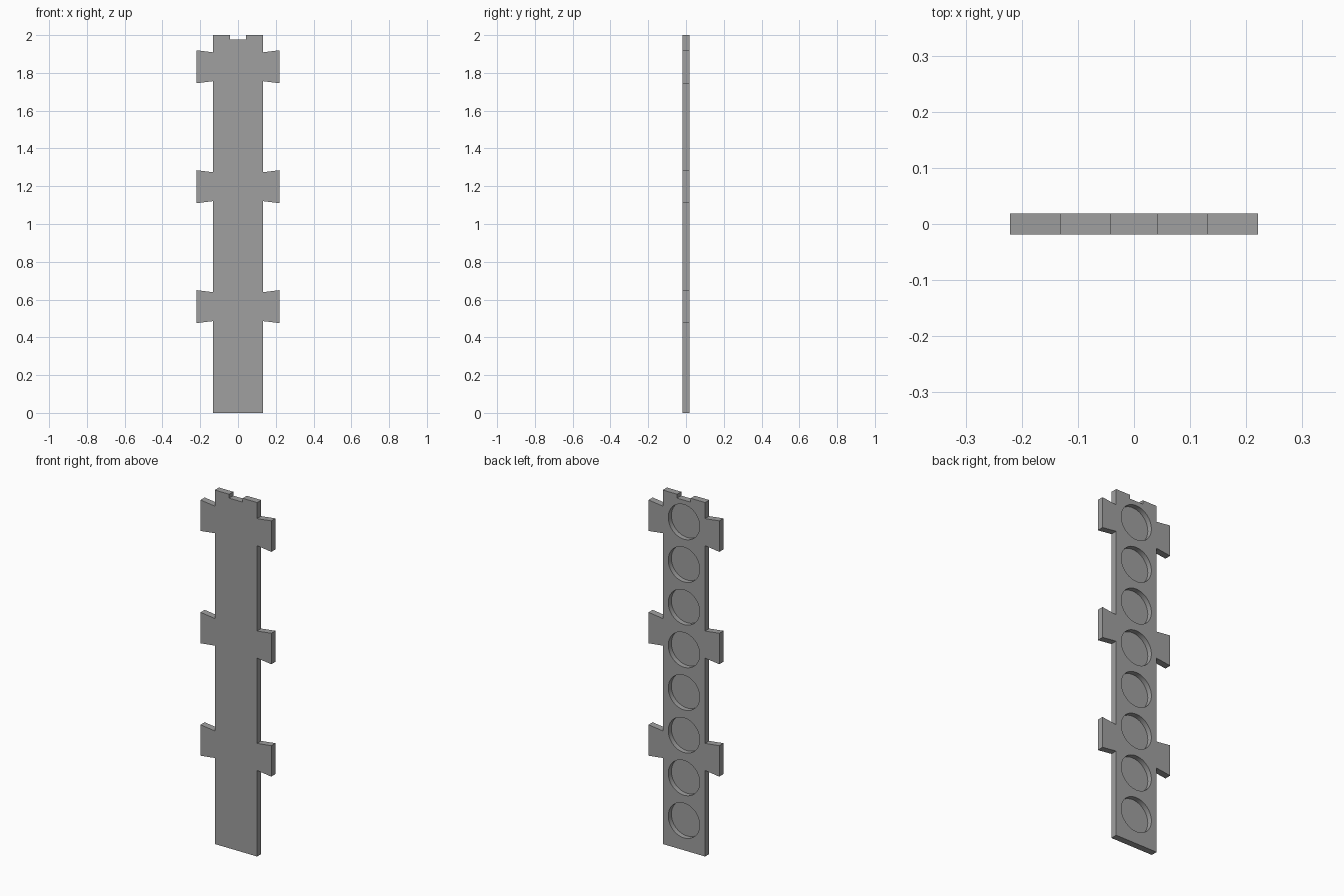
import bpy, bmesh, math
from mathutils import Matrix

if "Cube" in bpy.data.objects:
    bpy.data.objects.remove(bpy.data.objects["Cube"])

T = 0.0185            # half thickness
BODY, TAB = 0.132, 0.221
NOTCH_W, NOTCH_D = 0.042, 0.022
HOLE_R, HOLE_DEPTH = 0.098, 0.028

grey = bpy.data.materials.new("plain grey")
grey.diffuse_color = (0.35, 0.35, 0.35, 1)
grey.use_nodes = True
grey.node_tree.nodes["Principled BSDF"].inputs["Base Color"].default_value = grey.diffuse_color


def make_object(name, bm):
    bmesh.ops.recalc_face_normals(bm, faces=bm.faces)
    mesh = bpy.data.meshes.new(name)
    bm.to_mesh(mesh)
    bm.free()
    mesh.materials.append(grey)
    obj = bpy.data.objects.new(name, mesh)
    bpy.context.collection.objects.link(obj)
    return obj


# Right half of the outline: flared side tabs, then the notch in the top end
half = [(BODY, 0)]
for zc in (0.5625, 1.1975, 1.8325):
    half += [(BODY, zc - 0.0765), (TAB, zc - 0.0875),
             (TAB, zc + 0.0875), (BODY, zc + 0.0765)]
half += [(BODY, 2), (NOTCH_W, 2), (NOTCH_W, 2 - NOTCH_D)]
outline = half + [(-x, z) for x, z in reversed(half)]

# Strip: outline extruded through its thickness
bm = bmesh.new()
face = bm.faces.new([bm.verts.new((x, -T, z)) for x, z in outline])
ext = bmesh.ops.extrude_face_region(bm, geom=[face])
verts = [g for g in ext["geom"] if isinstance(g, bmesh.types.BMVert)]
bmesh.ops.translate(bm, verts=verts, vec=(0, 2 * T, 0))
strip = make_object("tabbed_strip", bm)

# Row of round blind pockets sunk into the back
bm = bmesh.new()
for i in range(8):
    place = Matrix.Translation((0, T, 0.168 + 0.241 * i)) @ Matrix.Rotation(math.pi / 2, 4, 'X')
    bmesh.ops.create_cone(bm, cap_ends=True, segments=64, radius1=HOLE_R,
                          radius2=HOLE_R, depth=2 * HOLE_DEPTH, matrix=place)
cutter = make_object("pocket_cutter", bm)

mod = strip.modifiers.new("pockets", 'BOOLEAN')
mod.operation = 'DIFFERENCE'
mod.solver = 'EXACT'
mod.object = cutter
bpy.context.view_layer.objects.active = strip
strip.select_set(True)
bpy.ops.object.modifier_apply(modifier=mod.name)
bpy.data.objects.remove(cutter)

# Smooth pocket walls, sharp edges elsewhere
bpy.ops.object.shade_smooth_by_angle(angle=math.radians(30))
